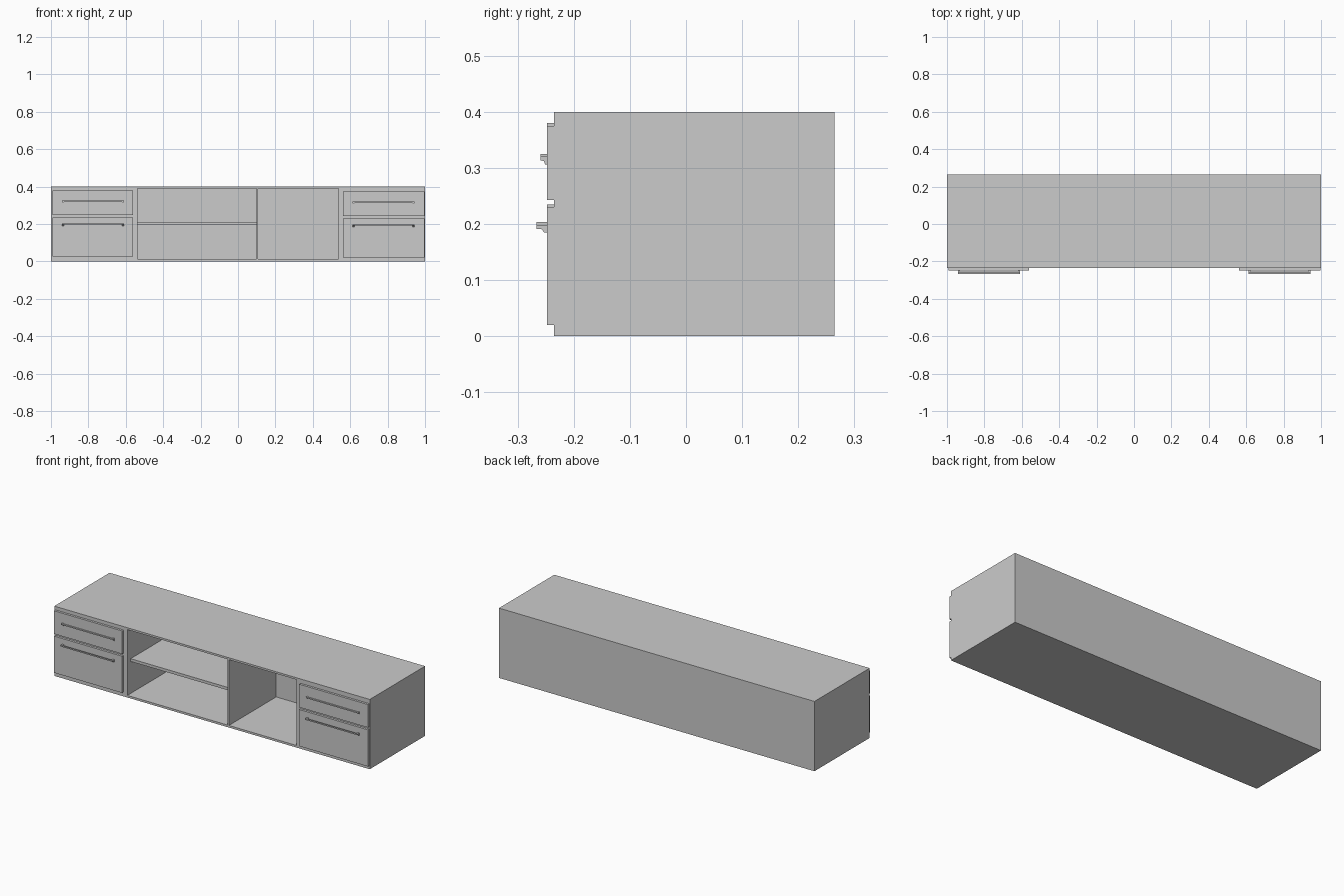
import bpy, bmesh

if "Cube" in bpy.data.objects:
    bpy.data.objects.remove(bpy.data.objects["Cube"])

def box(name, x0, x1, y0, y1, z0, z1):
    bm = bmesh.new()
    bmesh.ops.create_cube(bm, size=1)
    for v in bm.verts:
        v.co.x = x1 if v.co.x > 0 else x0
        v.co.y = y1 if v.co.y > 0 else y0
        v.co.z = z1 if v.co.z > 0 else z0
    return to_object(name, bm)

def extrude_x(name, profile, x0, x1):
    # sweep a (y, z) profile along x
    bm = bmesh.new()
    face = bm.faces.new([bm.verts.new((x0, y, z)) for y, z in profile])
    ext = bmesh.ops.extrude_face_region(bm, geom=[face])['geom']
    for v in ext:
        if isinstance(v, bmesh.types.BMVert):
            v.co.x = x1
    bmesh.ops.recalc_face_normals(bm, faces=bm.faces)
    return to_object(name, bm)

def to_object(name, bm):
    me = bpy.data.meshes.new(name)
    bm.to_mesh(me)
    bm.free()
    ob = bpy.data.objects.new(name, me)
    bpy.context.collection.objects.link(ob)
    return ob

FRONT, BACK, INNER = -0.235, 0.265, 0.193

# carcass: top, bottom, back and closed drawer bays
box("top_panel", -1, 1, FRONT, BACK, 0.389, 0.4)
box("bottom_panel", -1, 1, FRONT, BACK, 0, 0.012)
box("back_panel", -0.537, 0.536, INNER, BACK, 0.012, 0.389)
box("left_drawer_bay", -1, -0.537, FRONT, BACK, 0.012, 0.389)
box("right_drawer_bay", 0.536, 1, FRONT, BACK, 0.012, 0.389)

# open middle: divider and shelf
box("divider", 0.099, 0.107, FRONT, INNER, 0.012, 0.389)
box("shelf", -0.537, 0.099, FRONT + 0.03, INNER, 0.195, 0.211)

# drawers; the right bank sits slightly lower than the left
DRAWER_FACE = -0.248
for side, x0, x1, h0, h1, dz in (("left", -0.993, -0.561, -0.94, -0.61, 0.0),
                                 ("right", 0.561, 0.998, 0.612, 0.944, -0.005)):
    for level, z0, z1, hz, reach in (("upper", 0.248, 0.380, 0.325, 0.011),
                                     ("lower", 0.025, 0.235, 0.2035, 0.018)):
        name = f"{side}_{level}"
        box(name + "_drawer", x0, x1, DRAWER_FACE, FRONT, z0 + dz, z1 + dz)
        # handle bar on two posts with flared feet
        top, tip = hz + dz, DRAWER_FACE - reach
        box(name + "_handle_bar", h0, h1, tip, tip + 0.006, top - 0.007, top)
        post = [(tip + 0.003, top), (DRAWER_FACE, top), (DRAWER_FACE, top - 0.014),
                (DRAWER_FACE - 0.25 * reach, top - 0.014),
                (DRAWER_FACE - 0.5 * reach, top - 0.008), (tip + 0.003, top - 0.007)]
        for end, px in (("left", h0), ("right", h1 - 0.01)):
            extrude_x(f"{name}_handle_{end}_post", post, px, px + 0.01)
